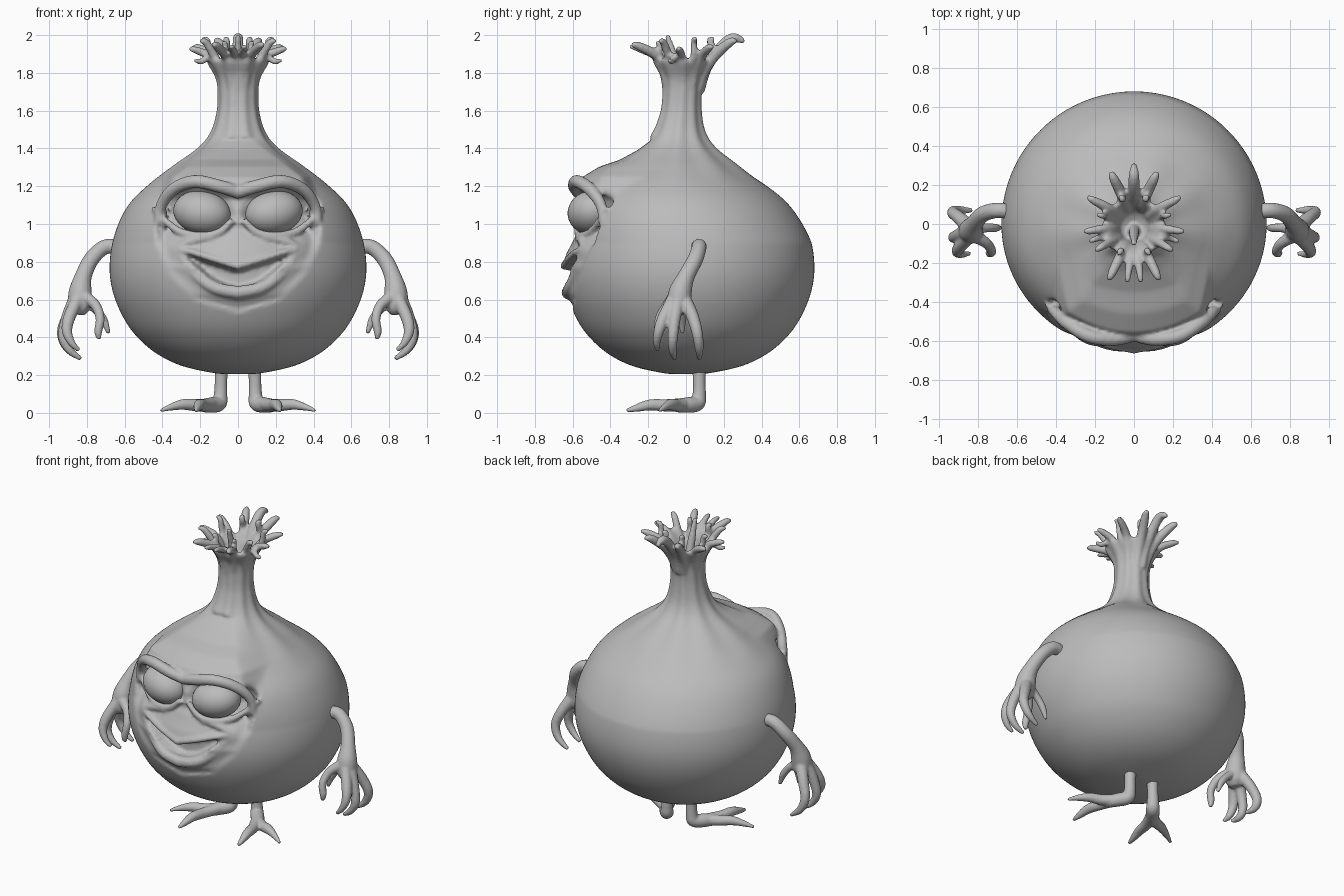
import bpy, bmesh, math
from mathutils import Vector, Matrix

skin = bpy.data.materials.new("clay grey")
skin.diffuse_color = (0.5, 0.5, 0.5, 1)


def lerp_table(table, t):
    """Piecewise linear lookup in an ascending list of (key, value)."""
    if t <= table[0][0]:
        return table[0][1]
    for (a, va), (b, vb) in zip(table, table[1:]):
        if t <= b:
            return va + (vb - va) * (t - a) / (b - a)
    return table[-1][1]


def smooth(t):
    t = max(0.0, min(1.0, t))
    return t * t * (3 - 2 * t)


def spline(points, steps):
    """Catmull-Rom through points of any dimension."""
    p = [points[0]] + list(points) + [points[-1]]
    out = []
    for i in range(1, len(p) - 2):
        for s in range(steps):
            t = s / steps
            out.append([0.5 * (2 * b + (c - a) * t + (2 * a - 5 * b + 4 * c - d) * t * t
                               + (3 * b - a - 3 * c + d) * t ** 3)
                        for a, b, c, d in zip(p[i - 1], p[i], p[i + 1], p[i + 2])])
    return out + [list(points[-1])]


def skin_rings(bm, rings):
    for a, b in zip(rings, rings[1:]):
        for i in range(len(a)):
            j = (i + 1) % len(a)
            bm.faces.new((a[i], a[j], b[j], b[i]))
    bm.faces.new(rings[0])
    bm.faces.new(rings[-1])


def tube(bm, points, side=1, steps=6, sides=10):
    """Tapered limb through (x, y, z, radius) points."""
    path = spline(points, steps)
    pos = [Vector((q[0] * side, q[1], q[2])) for q in path]
    u, rings = None, []
    for i, c in enumerate(pos):
        t = (pos[min(i + 1, len(pos) - 1)] - pos[max(i - 1, 0)]).normalized()
        u = t.orthogonal() if u is None else u - t * u.dot(t)
        u.normalize()
        v = t.cross(u)
        r = max(path[i][3], 0.004)
        rings.append([bm.verts.new(c + r * (u * math.cos(k * math.tau / sides)
                                            + v * math.sin(k * math.tau / sides)))
                      for k in range(sides)])
    skin_rings(bm, rings)


def finish(bm, name, voxel=None, mirror=False, relax=3):
    bmesh.ops.recalc_face_normals(bm, faces=bm.faces)
    for f in bm.faces:
        f.smooth = True
    me = bpy.data.meshes.new(name)
    bm.to_mesh(me)
    bm.free()
    me.materials.append(skin)
    ob = bpy.data.objects.new(name, me)
    bpy.context.collection.objects.link(ob)
    if mirror:
        ob.modifiers.new("mirror", 'MIRROR').use_mirror_merge = False
    if voxel:
        m = ob.modifiers.new("fuse", 'REMESH')
        m.mode, m.voxel_size, m.use_smooth_shade = 'VOXEL', voxel, True
        s = ob.modifiers.new("relax", 'SMOOTH')
        s.factor, s.iterations = 0.5, relax
    return ob


# Bulb: turned profile whose front is pushed into a face
PROFILE = [(0.01, .205), (.12, .21), (.3, .25), (.44, .32), (.55, .42), (.62, .53), (.665, .65),
           (.68, .77), (.665, .9), (.625, 1.02), (.565, 1.12), (.47, 1.21), (.35, 1.3), (.21, 1.4),
           (.145, 1.48), (.113, 1.58), (.105, 1.68), (.115, 1.77), (.16, 1.86), (.135, 1.87),
           (.08, 1.78), (.01, 1.74)]
CENTRE_Y = [(.9, 0), (1.25, -.06), (1.45, -.04), (1.6, -.025), (1.8, -.015)]
FACE_WIDTH = [(.53, 0), (.6, .24), (.75, .38), (.9, .44), (1.1, .45), (1.25, .39), (1.45, .12)]
FACE_DEPTH = [(.53, -.58), (.57, -.60), (.63, -.635), (.70, -.645), (.77, -.66), (.85, -.63),
              (.94, -.58), (.98, -.54), (1.05, -.50), (1.13, -.52), (1.19, -.585), (1.245, -.555),
              (1.305, -.456), (1.34, -.35), (1.395, -.25), (1.46, -.165)]


def face_y(x, z):
    ax = abs(x)
    y = lerp_table(FACE_DEPTH, z) + 0.9 * x * x
    y -= 0.06 * math.exp(-(x / .05) ** 2 - ((z - 1.05) / .07) ** 2)      # nose bridge
    y -= 0.03 * math.exp(-((ax - .33) / .07) ** 2 - ((z - .88) / .06) ** 2)  # cheeks
    top, low = .76 + .3 * ax, .66 + 2.3 * ax * ax                          # open grin
    if low < z < top:
        inside = smooth(min(z - low, top - z) / .016)
        y += inside * (-.555 + .75 * x * x - y)
    return y


bm = bmesh.new()
rings = []
SEG = 168
for r, z in spline(PROFILE, 10):
    ring = []
    pleat = 0.035 * smooth((z - 1.15) / .3)
    for k in range(SEG):
        a = k * math.tau / SEG
        rr = r * (1 + pleat * math.cos(10 * a))
        x, y = rr * math.cos(a), rr * math.sin(a)
        if y < 0 and z < 1.3:
            y *= 0.96
        y += lerp_table(CENTRE_Y, z)
        if y < 0 and .53 < z < 1.46:
            w = smooth((lerp_table(FACE_WIDTH, z) - abs(x)) / .06)
            y += w * (face_y(x, z) - y)
        ring.append(bm.verts.new((x, y, z)))
    rings.append(ring)
skin_rings(bm, rings)

# Brow, eyelids, lips and ragged cheek fringe, fused into the bulb
for s in (1, -1):
    tube(bm, [(-.01, -.565, 1.165, .035), (.1, -.59, 1.2, .036), (.23, -.575, 1.225, .036),
              (.34, -.51, 1.185, .034), (.405, -.45, 1.1, .03), (.425, -.44, 1.0, .022)], s)
    tube(bm, [(.03, -.57, 1.02, .018), (.1, -.57, .955, .022), (.2, -.555, .935, .024),
              (.31, -.5, .96, .022), (.4, -.45, 1.03, .018)], s)
    tube(bm, [(-.01, -.645, .775, .022), (.12, -.625, .812, .018), (.23, -.59, .847, .018),
              (.31, -.55, .865, .016)], s)
    tube(bm, [(-.01, -.625, .635, .036), (.12, -.615, .66, .034), (.22, -.585, .725, .028),
              (.285, -.56, .805, .022), (.315, -.54, .87, .014)], s)
    tube(bm, [(.13, -.58, .93, .012), (.26, -.55, .905, .022), (.34, -.52, .85, .022),
              (.35, -.51, .76, .014)], s)
    for z0, dx, dz in ((1.06, .03, .03), (.99, .045, -.01), (.93, .035, -.02)):
        tube(bm, [(.38, -.43, z0, .03), (.42, -.42, z0, .025),
                  (.425 + dx, -.42, z0 + dz, .008)], s)

# Ragged tuft on the neck: (tip x, tip y, tip z, thickness), mirrored
TUFT = [(.26, -.04, 1.93, .024), (.24, .14, 1.94, .026), (.2, -.14, 1.97, .024),
        (.19, .05, 1.98, .02), (.12, .27, 1.97, .03), (.13, -.29, 1.95, .028),
        (.035, -.3, 1.94, .022), (.08, -.16, 1.96, .02), (.07, .15, 1.98, .022),
        (.23, -.09, 1.87, .02)]
for s in (1, -1):
    for tx, ty, tz, th in TUFT:
        d = math.hypot(tx, ty)
        ux, uy = tx / d, ty / d
        tube(bm, [(ux * .08, uy * .09 - .015, 1.7, .02), (ux * .1, uy * .11 - .01, 1.8, th),
                  (ux * .15, uy * .16, 1.885, th), (tx * .85, ty * .85, tz - .01, th * .85),
                  (tx, ty, tz, .012)], s)
tube(bm, [(0, .08, 1.7, .02), (0, .11, 1.82, .026), (0, .18, 1.93, .03),
          (0, .25, 1.985, .028), (0, .31, 1.965, .014)])
tube(bm, [(0, -.02, 1.72, .03), (0, -.06, 1.87, .025), (0, -.1, 2.0, .014)])
finish(bm, "bulb_body_with_face", voxel=.0105)

# Eyes
bm = bmesh.new()
bmesh.ops.create_uvsphere(bm, u_segments=40, v_segments=24, radius=1,
                          matrix=Matrix.Translation((.19, -.5, 1.06))
                          @ Matrix.Rotation(math.radians(14), 4, 'Z')
                          @ Matrix.Rotation(math.radians(-10), 4, 'Y')
                          @ Matrix.Diagonal((.155, .125, .115, 1)))
finish(bm, "eyes", mirror=True)

# Arms with clawed hands
bm = bmesh.new()
tube(bm, [(.62, .06, .87, .04), (.7, .07, .88, .04), (.775, .05, .815, .042),
          (.82, .0, .72, .046), (.835, -.03, .64, .062), (.84, -.04, .56, .06),
          (.845, -.04, .52, .03)], sides=14)
for finger in (
        [(.85, -.01, .6, .04), (.9, .035, .51, .034), (.93, .06, .42, .03), (.9, .07, .34, .024), (.83, .07, .285, .012)],
        [(.86, -.04, .6, .04), (.905, -.06, .5, .033), (.925, -.07, .4, .028), (.89, -.07, .33, .022), (.83, -.06, .285, .012)],
        [(.85, -.07, .6, .035), (.895, -.12, .5, .033), (.905, -.145, .43, .028), (.88, -.155, .37, .02), (.84, -.15, .33, .011)],
        [(.82, -.06, .62, .035), (.755, -.1, .57, .028), (.73, -.14, .5, .025), (.74, -.15, .43, .022), (.735, -.15, .39, .011)],
        [(.82, -.02, .6, .03), (.755, -.02, .55, .024), (.71, -.02, .49, .022), (.685, -.02, .42, .011)]):
    tube(bm, finger)
finish(bm, "arms", voxel=.008, mirror=True, relax=4)

# Legs with two-toed feet
bm = bmesh.new()
tube(bm, [(.085, .07, .27, .042), (.09, .07, .18, .034), (.092, .07, .1, .036),
          (.1, .06, .052, .042), (.14, .01, .042, .042), (.18, -.05, .038, .036)], sides=14)
tube(bm, [(.14, 0, .045, .036), (.185, -.1, .04, .034), (.205, -.19, .042, .03),
          (.215, -.26, .026, .021), (.222, -.315, .012, .009)])
tube(bm, [(.13, .01, .045, .036), (.21, -.045, .04, .034), (.285, -.08, .045, .03),
          (.35, -.11, .032, .02), (.41, -.14, .012, .009)])
finish(bm, "legs", voxel=.007, mirror=True, relax=4)
